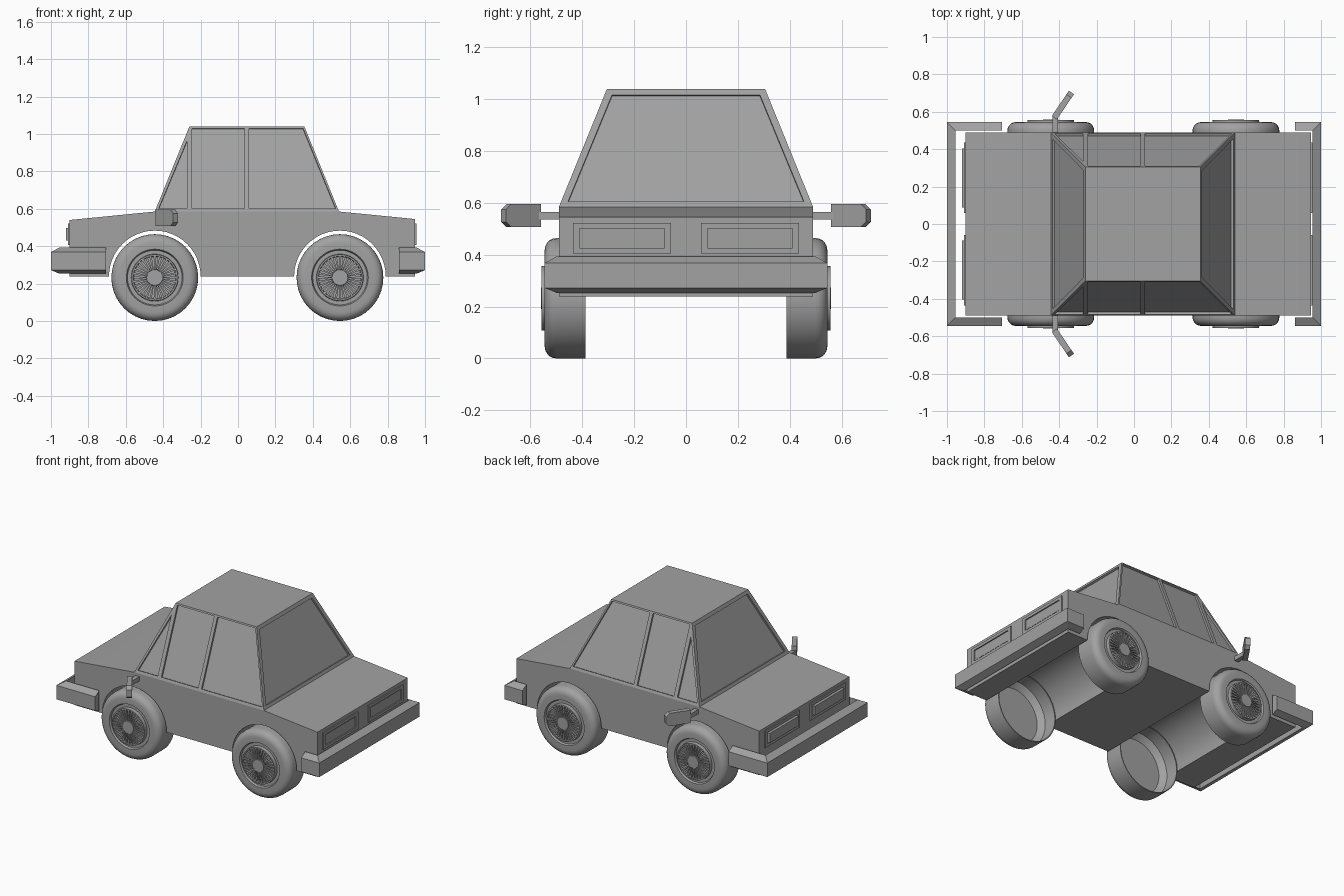
import bpy, bmesh, math
from mathutils import Vector, Matrix

if "Cube" in bpy.data.objects:
    bpy.data.objects.remove(bpy.data.objects["Cube"])

grey = bpy.data.materials.new("grey_paint")
grey.diffuse_color = (0.36, 0.36, 0.36, 1)
grey.use_nodes = True
grey.node_tree.nodes["Principled BSDF"].inputs["Base Color"].default_value = grey.diffuse_color


def finish(name, bm, smooth=False):
    bmesh.ops.recalc_face_normals(bm, faces=bm.faces)
    me = bpy.data.meshes.new(name)
    bm.to_mesh(me)
    bm.free()
    me.materials.append(grey)
    ob = bpy.data.objects.new(name, me)
    bpy.context.collection.objects.link(ob)
    if smooth:
        bpy.ops.object.select_all(action='DESELECT')
        ob.select_set(True)
        bpy.context.view_layer.objects.active = ob
        bpy.ops.object.shade_smooth_by_angle(angle=math.radians(30))
    return ob


def prism(bm, pts, depth):
    """Solid between an outline and the same outline moved by depth."""
    a = [bm.verts.new(p) for p in pts]
    b = [bm.verts.new(Vector(p) + Vector(depth)) for p in pts]
    n = len(pts)
    bm.faces.new(a)
    bm.faces.new(b[::-1])
    for i in range(n):
        bm.faces.new((a[i], b[i], b[(i + 1) % n], a[(i + 1) % n]))


def box(bm, lo, hi):
    prism(bm, [(lo[0], lo[1], lo[2]), (hi[0], lo[1], lo[2]),
               (hi[0], hi[1], lo[2]), (lo[0], hi[1], lo[2])], (0, 0, hi[2] - lo[2]))


# Lower body: side profile with two round wheel tunnels
AXLES, AXLE_Z, ARCH = (-0.445, 0.545), 0.235, 0.245
prof = [(-0.9, 0.238)]
for ax in AXLES:
    for i in range(25):
        t = math.pi * (1 - i / 24)
        prof.append((ax + ARCH * math.cos(t), 0.238 + ARCH * math.sin(t)))
prof += [(0.947, 0.238), (0.947, 0.545), (0.54, 0.585), (-0.445, 0.585), (-0.9, 0.54)]
bm = bmesh.new()
prism(bm, [(x, -0.49, z) for x, z in prof], (0, 0.98, 0))
finish("body", bm, True)

# Cabin: tapered block
Z0, Z1 = 0.585, 1.04
bm = bmesh.new()
lo = [bm.verts.new(p) for p in ((-0.445, -0.49, Z0), (0.54, -0.49, Z0), (0.54, 0.49, Z0), (-0.445, 0.49, Z0))]
hi = [bm.verts.new(p) for p in ((-0.26, -0.305, Z1), (0.355, -0.305, Z1), (0.355, 0.305, Z1), (-0.26, 0.305, Z1))]
bm.faces.new(lo)
bm.faces.new(hi)
for i in range(4):
    j = (i + 1) % 4
    bm.faces.new((lo[i], lo[j], hi[j], hi[i]))
cabin = finish("cabin", bm)


def lerp(a, b, z):
    return a + (b - a) * (z - Z0) / (Z1 - Z0)


# Window recesses, cut into the cabin
bm = bmesh.new()


def recess(pts, normal):
    n = Vector(normal).normalized()
    prism(bm, [Vector(p) + n * 0.03 for p in pts], n * -0.043)


side_windows = [
    [(-0.424, 0.602), (-0.272, 0.602), (-0.272, 0.965)],
    [(-0.245, 0.602), (0.035, 0.602), (0.035, 1.03), (-0.245, 1.03)],
    [(0.06, 0.602), (0.522, 0.602), (0.348, 1.03), (0.06, 1.03)]]
for s in (-1, 1):
    for w in side_windows:
        recess([(x, s * lerp(0.49, 0.305, z), z) for x, z in w], (0, s * 0.455, 0.185))
glass = [(-0.455, 0.605), (0.455, 0.605), (0.285, 1.017), (-0.285, 1.017)]
recess([(lerp(-0.445, -0.26, z), y, z) for y, z in glass], (-0.455, 0, 0.185))
recess([(lerp(0.54, 0.355, z), y, z) for y, z in glass], (0.455, 0, 0.185))
cutter = finish("window_cutter", bm)
cutter.hide_render = True
mod = cabin.modifiers.new("windows", 'BOOLEAN')
mod.operation = 'DIFFERENCE'
mod.solver = 'EXACT'
mod.object = cutter
bpy.ops.object.select_all(action='DESELECT')
cabin.select_set(True)
bpy.context.view_layer.objects.active = cabin
bpy.ops.object.modifier_apply(modifier=mod.name)
bpy.data.objects.remove(cutter)


# Bumpers: bevelled section swept round a U
def bumper(name, s, arm_end):
    bm = bmesh.new()
    section = [(0, 0.272), (0, 0.368), (0.045, 0.393), (0.045, 0.253)]
    rings = []
    for end, side in ((1, -1), (0, -1), (0, 1), (1, 1)):
        rings.append([bm.verts.new((s * (arm_end if end else 1 - o), side * (0.545 - o), z))
                      for o, z in section])
    for a, b in zip(rings, rings[1:]):
        for i in range(4):
            j = (i + 1) % 4
            bm.faces.new((a[i], a[j], b[j], b[i]))
    bm.faces.new(rings[0])
    bm.faces.new(rings[-1])
    finish(name, bm)


bumper("front_bumper", -1, 0.705)
bumper("rear_bumper", 1, 0.862)


# Lights: thin rim around a panel
def lights(name, x, s, rim, panel):
    bm = bmesh.new()
    for side in (-1, 1):
        y0, y1, z0, z1 = 0.058, 0.435, 0.405, 0.522
        a, b, c, d = 0.083, 0.41, 0.425, 0.502
        for p in ((y0, y1, z0, c), (y0, y1, d, z1), (y0, a, c, d), (b, y1, c, d)):
            ys = sorted((side * p[0], side * p[1]))
            box(bm, (min(x, x + s * rim), ys[0], p[2]), (max(x, x + s * rim), ys[1], p[3]))
        ys = sorted((side * (a + 0.006), side * (b - 0.006)))
        box(bm, (min(x, x + s * panel), ys[0], c + 0.006), (max(x, x + s * panel), ys[1], d - 0.006))
    finish(name, bm)


lights("headlights", -0.9, -1, 0.008, 0.02)
lights("tail_lights", 0.947, 1, 0.008, 0.003)


# Wheels: lathed hollow tyre and rim, with fine radial spokes
def wheel(name, cx, s):
    bm = bmesh.new()
    R = 0.232
    prof = [(0, 0.515), (0.19, 0.515), (0.226, 0.48), (0.226, 0.387), (R, 0.387), (R, 0.5)]
    for i in range(1, 6):
        t = math.pi / 2 * i / 5
        prof.append((R - 0.045 + 0.045 * math.cos(t), 0.5 + 0.045 * math.sin(t)))
    prof += [(0.152, 0.545), (0.146, 0.532), (0.126, 0.532), (0.124, 0.557), (0.116, 0.557),
             (0.112, 0.545), (0.044, 0.545), (0.042, 0.56), (0, 0.56)]
    vs = [bm.verts.new((r, y, 0)) for r, y in prof]
    edges = [bm.edges.new(e) for e in zip(vs, vs[1:])]
    bmesh.ops.spin(bm, geom=vs + edges, cent=(0, 0, 0), axis=(0, 1, 0), angle=2 * math.pi, steps=40)
    bmesh.ops.remove_doubles(bm, verts=bm.verts, dist=0.0002)
    for i in range(32):
        first = set(bm.verts)
        prism(bm, [(0.04, 0.542, -0.0025), (0.04, 0.542, 0.0025),
                   (0.115, 0.542, 0.006), (0.115, 0.542, -0.006)], (0, 0.013, 0))
        bmesh.ops.rotate(bm, verts=[v for v in bm.verts if v not in first],
                         matrix=Matrix.Rotation(2 * math.pi * i / 32, 3, 'Y'))
    for v in bm.verts:
        v.co = Vector((v.co.x + cx, v.co.y * s, v.co.z + R))
    finish(name, bm, True)


# Wing mirrors: short arm and angled head
def mirror(name, s):
    bm = bmesh.new()
    prism(bm, [(-0.437, s * 0.48, 0.535), (-0.407, s * 0.48, 0.535),
               (-0.407, s * 0.575, 0.535), (-0.437, s * 0.575, 0.535)], (0, 0, 0.03))
    d = Vector((0.095, 0.14, 0)).normalized()
    n = Vector((d.y, -d.x, 0)) * 0.033
    start = Vector((-0.44, 0.577, 0))
    outline = [(0, 0.507), (0, 0.595), (0.14, 0.595), (0.164, 0.575), (0.164, 0.527), (0.14, 0.507)]
    pts = [start + d * t + Vector((0, 0, z)) for t, z in outline]
    prism(bm, [(p.x, s * p.y, p.z) for p in pts], (n.x, s * n.y, 0))
    finish(name, bm)


for label, s in (("right", 1), ("left", -1)):
    wheel("front_wheel_" + label, AXLES[0], s)
    wheel("rear_wheel_" + label, AXLES[1], s)
    mirror("wing_mirror_" + label, s)
